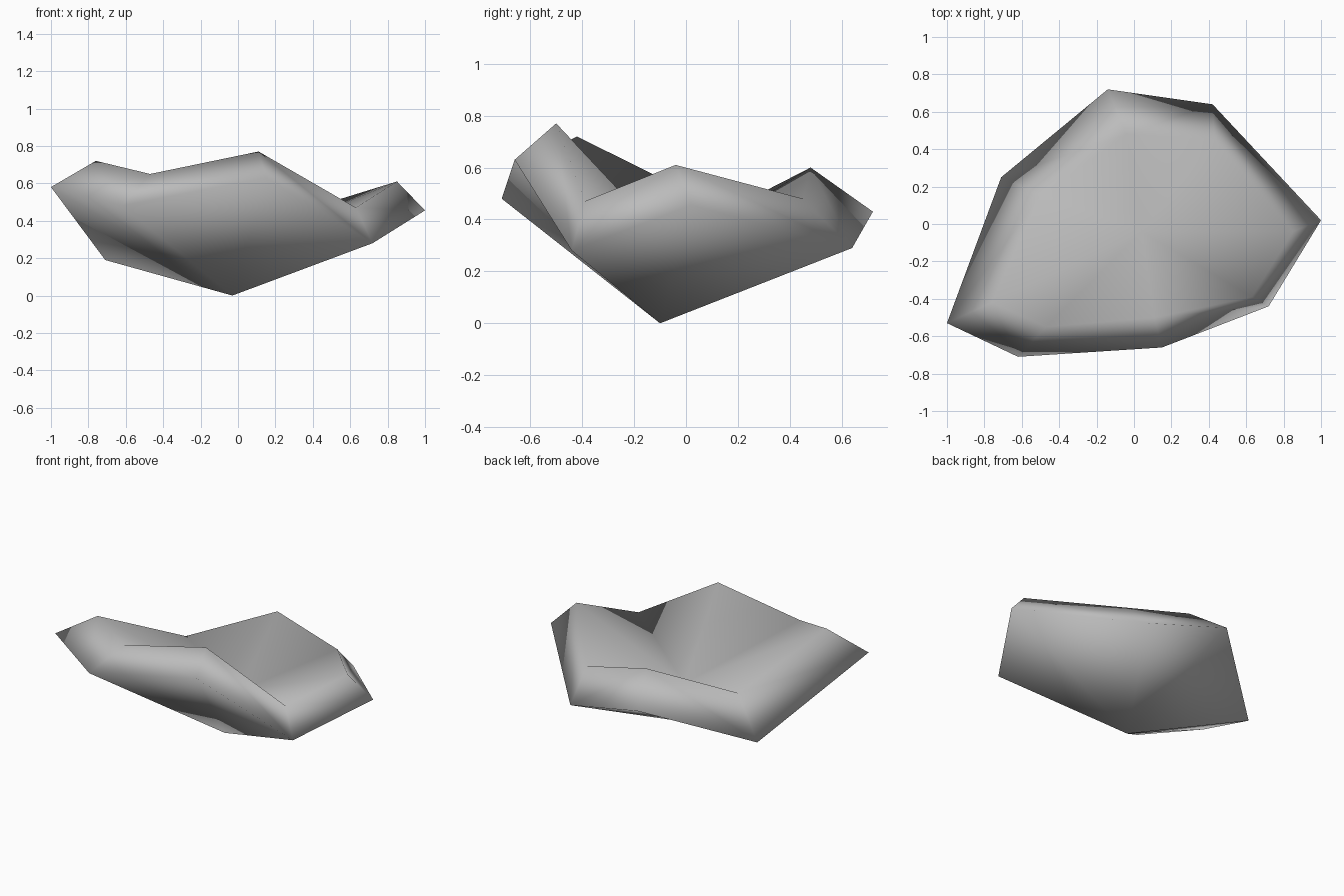
import bpy
import bmesh

cube = bpy.data.objects.get("Cube")
if cube:
    bpy.data.objects.remove(cube, do_unlink=True)

# Widest ring and raised rim, listed counter-clockwise in matching order
GIRTH = [(-1, -.53, .58), (-.62, -.71, .48), (.15, -.66, .63), (.72, -.44, .28),
         (1, .02, .455), (.42, .64, .29), (-.14, .72, .43), (-.71, .25, .19)]
RIM = [(-.76, -.42, .72), (-.47, -.55, .65), (.11, -.5, .77), (.63, -.39, .47),
       (.85, -.04, .61), (.43, .45, .48), (-.04, .48, .6), (-.5, .155, .433)]
BASE = (-.03, -.1, 0)
HOLLOW = (.04, -.04, .28)
FLIPPED_SIDE = 5

# Stone grey material
stone = bpy.data.materials.new("stone grey")
stone.use_nodes = True
grey = (.5, .5, .5, 1)
stone.diffuse_color = grey
for node in stone.node_tree.nodes:
    if node.type == 'BSDF_PRINCIPLED':
        node.inputs["Base Color"].default_value = grey
        node.inputs["Roughness"].default_value = .9

# Hollowed stone: pointed underside, sloping wall and dished top
bm = bmesh.new()
girth = [bm.verts.new(p) for p in GIRTH]
rim = [bm.verts.new(p) for p in RIM]
base = bm.verts.new(BASE)
hollow = bm.verts.new(HOLLOW)
count = len(girth)
for i in range(count):
    j = (i + 1) % count
    a, b, c, d = girth[i], girth[j], rim[j], rim[i]
    bm.faces.new((base, b, a))
    if i == FLIPPED_SIDE:
        bm.faces.new((a, b, c))
        bm.faces.new((a, c, d))
    else:
        bm.faces.new((a, b, d))
        bm.faces.new((b, c, d))
    bm.faces.new((d, c, hollow))
for face in bm.faces:
    face.smooth = True

mesh = bpy.data.meshes.new("hollow_stone")
bm.to_mesh(mesh)
bm.free()
mesh.materials.append(stone)
stone_object = bpy.data.objects.new("hollow_stone", mesh)
bpy.context.collection.objects.link(stone_object)
